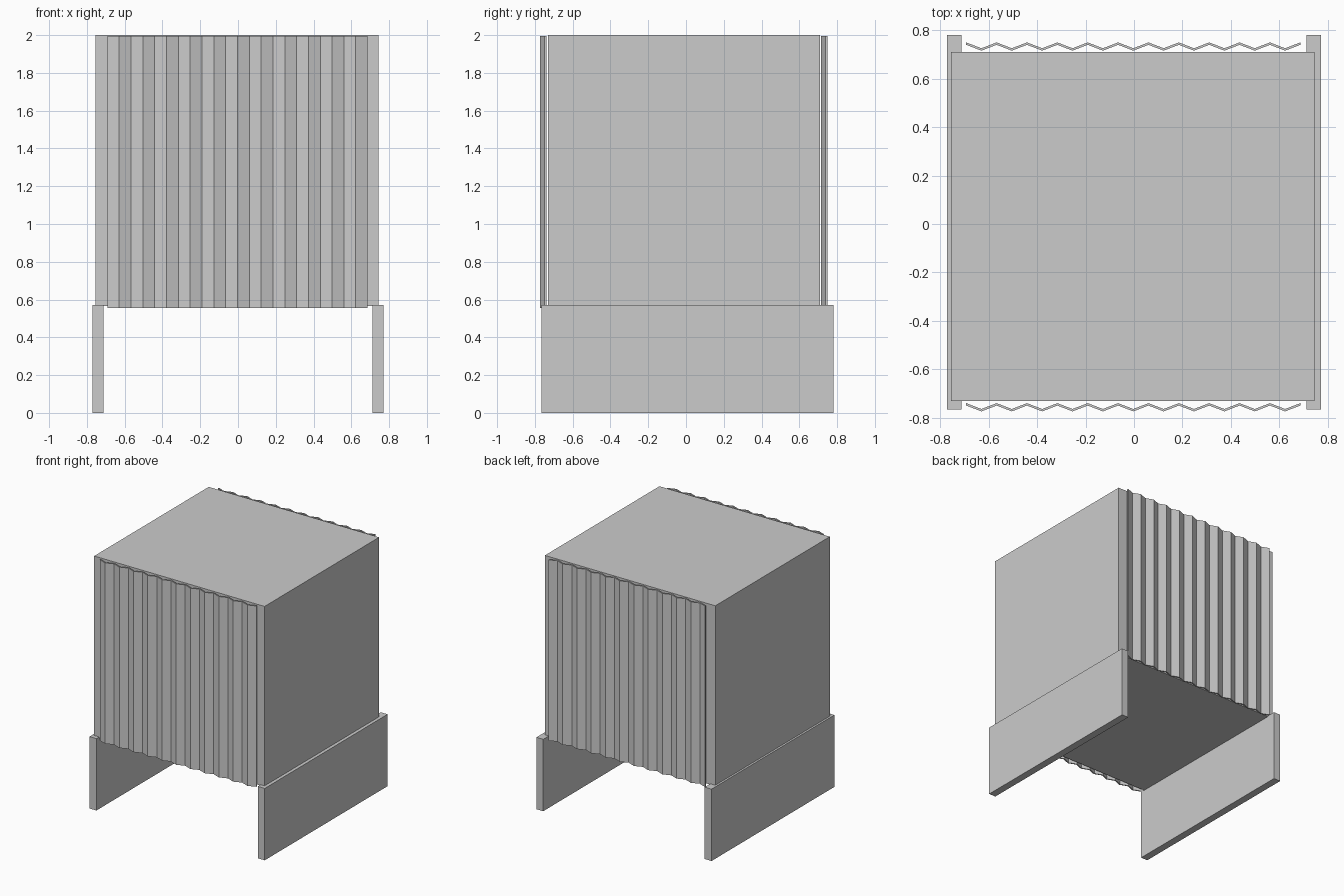
import bpy

cube = bpy.data.objects.get("Cube")
if cube:
    bpy.data.objects.remove(cube, do_unlink=True)

GREY = (0.6, 0.6, 0.6, 1)
grey = bpy.data.materials.new("plain grey")
grey.use_nodes = True
grey.diffuse_color = GREY
grey.node_tree.nodes["Principled BSDF"].inputs["Base Color"].default_value = GREY


def prism(name, outline, z0, z1):
    """Extrude a horizontal outline between two heights."""
    n = len(outline)
    verts = [(x, y, z) for z in (z0, z1) for x, y in outline]
    faces = [(i, (i + 1) % n, (i + 1) % n + n, i + n) for i in range(n)]
    faces += [tuple(reversed(range(n))), tuple(range(n, 2 * n))]
    mesh = bpy.data.meshes.new(name)
    mesh.from_pydata(verts, [], faces)
    mesh.materials.append(grey)
    obj = bpy.data.objects.new(name, mesh)
    bpy.context.collection.objects.link(obj)
    return obj


def box(name, x0, x1, y0, y1, z0, z1):
    return prism(name, [(x0, y0), (x1, y0), (x1, y1), (x0, y1)], z0, z1)


def corrugated_sheet(name, y, z0, z1, x0=-0.692, x1=0.686, strips=22):
    """Thin zigzag sheet with folds running vertically."""
    depth, half = 0.012, 0.005
    folds = [(x0 + (x1 - x0) * i / strips, y + depth * (-1) ** i)
             for i in range(strips + 1)]
    front = [(x, v - half) for x, v in folds]
    back = [(x, v + half) for x, v in reversed(folds)]
    return prism(name, front + back, z0, z1)


# Main body
box("body", -0.755, 0.745, -0.73, 0.71, 0.565, 2.0)

# Side panels that carry the body
for side, x in (("right", -0.741), ("left", 0.741)):
    box(side + "_support", x - 0.03, x + 0.03, -0.765, 0.78, 0, 0.572)

# Corrugated cladding on the two ends
corrugated_sheet("front_cladding", -0.756, 0.556, 1.995)
corrugated_sheet("back_cladding", 0.732, 0.556, 1.995)
